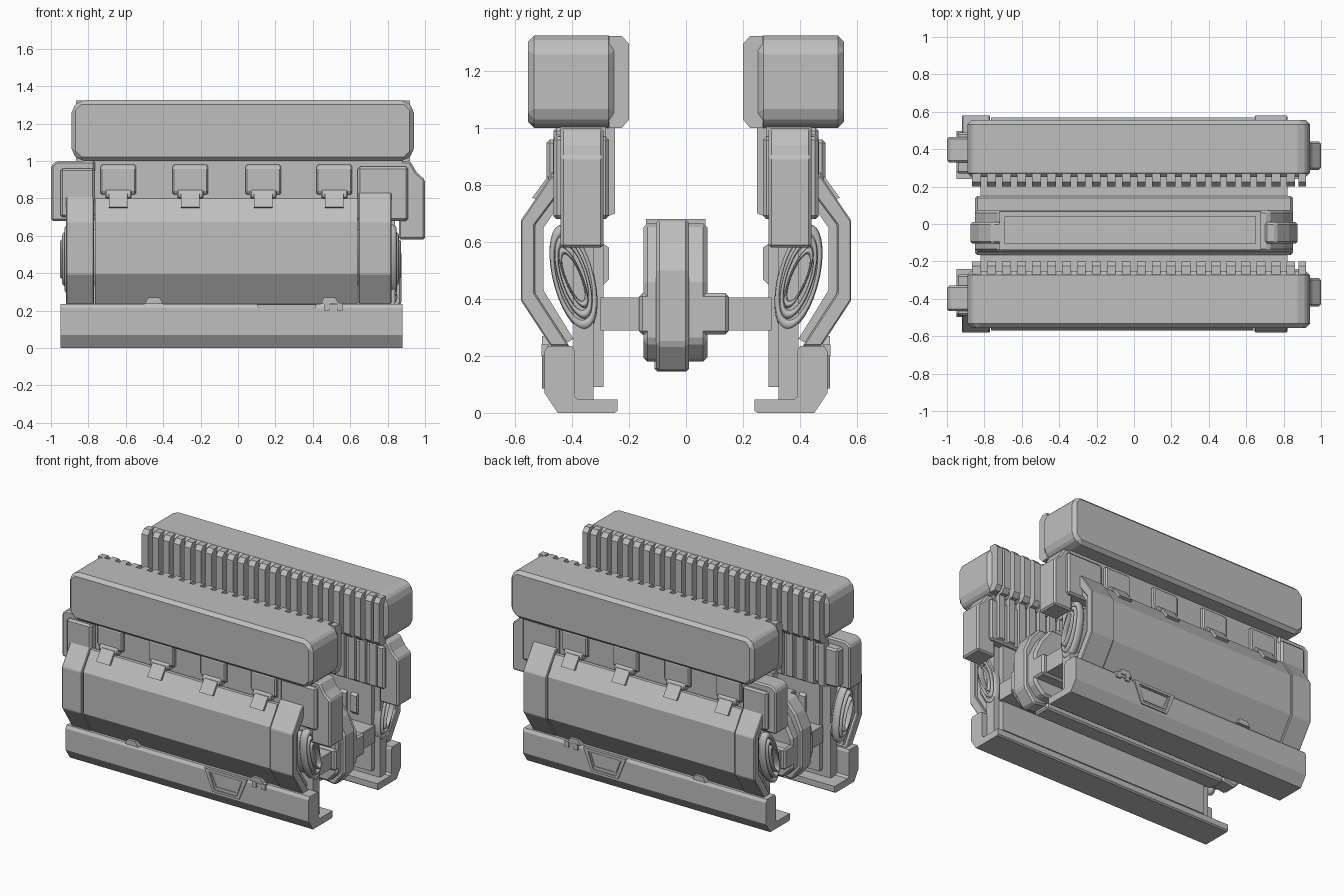
import bpy, bmesh, math
from mathutils import Vector

if "Cube" in bpy.data.objects:
    bpy.data.objects.remove(bpy.data.objects["Cube"])

grey = bpy.data.materials.new("light grey metal")
grey.diffuse_color = (0.52, 0.52, 0.52, 1)
grey.use_nodes = True
grey.node_tree.nodes["Principled BSDF"].inputs["Base Color"].default_value = grey.diffuse_color


def finish(name, bm, bevel=0, mirror=True, smooth=False):
    bmesh.ops.recalc_face_normals(bm, faces=bm.faces)
    me = bpy.data.meshes.new(name)
    bm.to_mesh(me)
    bm.free()
    ob = bpy.data.objects.new(name, me)
    bpy.context.collection.objects.link(ob)
    me.materials.append(grey)
    if bevel:
        b = ob.modifiers.new("bevel", 'BEVEL')
        b.width, b.segments, b.limit_method = bevel, 1, 'ANGLE'
    if mirror:  # the two halves face each other across y = 0
        m = ob.modifiers.new("mirror", 'MIRROR')
        m.use_axis = (False, True, False)
    if smooth:
        for p in me.polygons:
            p.use_smooth = True
    return ob


def add_prism(bm, pts, a, b, axis):
    """Extrude a profile: axis x takes (y, z) points, axis y takes (x, z) points."""
    def place(p, t):
        return (t, p[0], p[1]) if axis == 'x' else (p[0], t, p[1])
    lo = [bm.verts.new(place(p, a)) for p in pts]
    hi = [bm.verts.new(place(p, b)) for p in pts]
    bm.faces.new(lo)
    bm.faces.new(hi)
    n = len(pts)
    for i in range(n):
        bm.faces.new((lo[i], lo[(i + 1) % n], hi[(i + 1) % n], hi[i]))


def prism(name, pts, spans, axis='x', **kw):
    bm = bmesh.new()
    for a, b in spans:
        add_prism(bm, pts, a, b, axis)
    return finish(name, bm, **kw)


def rect(u0, u1, v0, v1):
    return [(u0, v0), (u1, v0), (u1, v1), (u0, v1)]


def box(name, x, y, z, **kw):
    return prism(name, rect(*y, *z), [x], **kw)


def chamfered(u0, u1, v0, v1, c):
    return [(u0 + c, v0), (u1 - c, v0), (u1, v0 + c), (u1, v1 - c),
            (u1 - c, v1), (u0 + c, v1), (u0, v1 - c), (u0, v0 + c)]


# Upper heat-sink blocks with a comb of fins on the inner side
prism("upper_block", chamfered(-.89, .94, 1.0, 1.325, .045), [(.25, .555)], 'y', bevel=.022)
fins = [(-.865 + .08 * i, -.818 + .08 * i) for i in range(22)]
prism("upper_fins", [(.225, 1.0), (.27, 1.0), (.27, 1.323), (.225, 1.323), (.2, 1.295), (.2, 1.03)],
      fins + [(.88, .92)])

# Neck walls below the upper blocks, with ribbed inner faces
box("neck_wall", (-.77, .88), (.28, .44), (.68, 1.01))
prism("neck_ribs", [(.25, .70), (.30, .68), (.30, 1.0), (.25, 1.0)], fins)
box("inner_plate", (-.80, .80), (.29, .33), (.09, .70))
box("core_wall", (-.86, .84), (.325, .395), (.04, .72))
prism("lower_ribs", [(.27, .47), (.30, .44), (.30, .60), (.27, .58)], fins[2:-2])

# End blocks of the neck
prism("left_end_block", [(-1, .68), (-.765, .68), (-.765, 1.0), (-.97, 1.0), (-1, .975)],
      [(.33, .465)], 'y', bevel=.01)
box("left_end_step", (-.95, -.765), (.27, .49), (.70, .96), bevel=.012)
box("right_end_block", (.64, .91), (.27, .465), (.68, .97), bevel=.012)
prism("right_bracket", [(.86, .58), (1, .58), (1, .90), (.955, .94), (.92, 1.0), (.86, 1.0)],
      [(.29, .44)], 'y', bevel=.01)

# Four hatches and their clips
hatch_x = [-.64, -.255, .135, .515]
prism("hatches", [(.43, .82), (.455, .82), (.466, .84), (.466, .965), (.45, .98), (.43, .98)],
      [(x - .095, x + .095) for x in hatch_x], bevel=.008)
prism("hatch_latches", [(.43, .80), (.478, .80), (.485, .82), (.475, .845), (.43, .845)],
      [(x - .07, x + .07) for x in hatch_x], bevel=.006)
prism("hatch_clips", [(.45, .83), (.485, .83), (.54, .755), (.51, .745)],
      [(x - .05, x + .05) for x in hatch_x])

# Angled outer shell: a middle panel and two thicker end caps
prism("shell_panel", [(.465, .80), (.49, .80), (.57, .675), (.57, .395), (.465, .235), (.41, .235),
                      (.525, .42), (.525, .655), (.44, .765)], [(-.765, .64)])
prism("shell_end_caps", [(.455, .83), (.475, .83), (.58, .675), (.58, .395), (.475, .235), (.41, .235),
                         (.53, .42), (.53, .66), (.455, .76)],
      [(-.92, -.77), (.645, .82)], bevel=.005)
prism("shell_end_linings", [(.44, .80), (.53, .67), (.53, .42), (.42, .245), (.395, .26),
                            (.50, .43), (.50, .65), (.43, .75)], [(-.90, -.79), (.66, .80)])
# Small tabs on the lower edge of the shell
for i, x in enumerate((-.45, .49)):
    prism("shell_tab_%d" % i, [(x - .05, .235), (x + .05, .235), (x + .03, .27), (x - .03, .27)],
          [(.44, .505)], 'y')

# Bottom rail with an inward flange
prism("bottom_rail", [(.24, .008), (.25, 0), (.45, 0), (.497, .07), (.497, .215), (.485, .235), (.40, .235),
                      (.392, .22), (.392, .06), (.38, .047), (.24, .047)], [(-.95, .88)])


# Raised trapezoid handle frame on the rail
def frame(name, outer, inner, y0, y1):
    bm = bmesh.new()
    n = len(outer)
    for i in range(n):
        j = (i + 1) % n
        add_prism(bm, [outer[i], outer[j], inner[j], inner[i]], y0, y1, 'y')
    return finish(name, bm)


frame("handle_frame", [(.10, .232), (.42, .232), (.36, .085), (.16, .085)],
      [(.135, .215), (.385, .215), (.345, .10), (.175, .10)], .48, .505)
frame("handle_rim", [(.14, .212), (.38, .212), (.345, .115), (.18, .115)],
      [(.152, .205), (.368, .205), (.337, .123), (.187, .123)], .48, .502)
prism("rail_clips", rect(.48, .507, .20, .24), [(.46, .49), (.53, .56)])
box("rail_clip_bar", (.47, .55), (.48, .502), (.215, .232))


# Coiled rings showing at the shell ends
def coil(name, x, ry, rz, thick, depth):
    bm = bmesh.new()
    n, k = 32, 8
    rows = []
    for i in range(n):
        a = 2 * math.pi * i / n
        ring = []
        for j in range(k):
            b = 2 * math.pi * j / k
            r = 1 + thick * math.cos(b)
            c, s = math.cos(a) * r, math.sin(a) * r
            ring.append(bm.verts.new((x + depth * math.sin(b), .395 + ry * c + .035 * s, .475 + rz * s)))
        rows.append(ring)
    for i in range(n):
        for j in range(k):
            p, q = rows[i], rows[(i + 1) % n]
            bm.faces.new((p[j], q[j], q[(j + 1) % k], p[(j + 1) % k]))
    finish(name, bm, smooth=True)


for side, x, d in (("left", -.90, -1), ("right", .82, 1)):
    for i in range(3):
        coil("%s_coil_%d" % (side, i), x + d * (.012 * i), .066 - .018 * i, .165 - .035 * i, .13, .028)
disc = [(.395 + .06 * math.cos(a) + .035 * math.sin(a), .475 + .16 * math.sin(a))
        for a in [2 * math.pi * i / 24 for i in range(24)]]
prism("coil_core", disc, [(-.91, .83)])

# Cross slabs joining the halves to the central body
box("cross_slab", (-.82, .82), (-.30, .30), (.29, .405), mirror=False)
box("central_deck", (-.85, .85), (-.165, .15), (.275, .42), mirror=False, bevel=.012)

# Central body, stepped down at each end
prism("central_body", [(-.78, .18), (.78, .18), (.85, .25), (.85, .46), (.80, .56), (.72, .665),
                       (-.72, .665), (-.80, .56), (-.85, .46), (-.85, .25)],
      [(-.15, .075)], 'y', mirror=False, bevel=.015)
# Straps over each end of the central body
for s in (-1, 1):
    prism("end_strap", [(s * .70, .16), (s * .80, .145), (s * .875, .24), (s * .875, .50),
                        (s * .83, .60), (s * .76, .68), (s * .70, .68)],
          [(-.105, .01)], 'y', mirror=False, bevel=.012)
# Raised frame on top of the central body
bm = bmesh.new()
for x0, x1, y0, y1 in ((-.72, .68, -.14, -.105), (-.72, .68, .04, .068),
                       (-.72, -.69, -.105, .04), (.65, .68, -.105, .04)):
    add_prism(bm, rect(y0, y1, .65, .68), x0, x1, 'x')
finish("top_frame", bm, mirror=False)
box("underside_keel", (-.70, .70), (-.11, .01), (.145, .20), mirror=False, bevel=.01)
